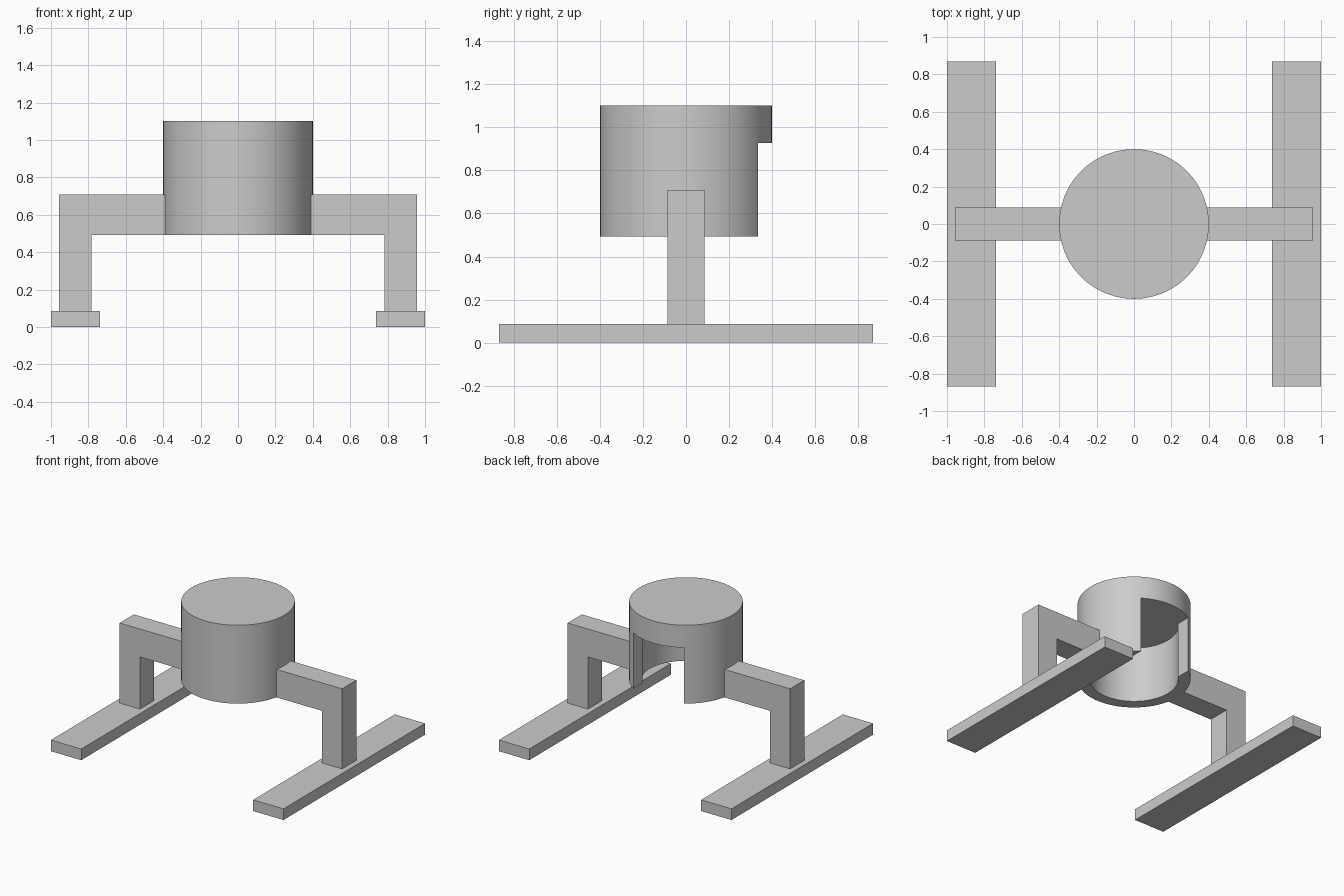
import bpy, bmesh, math
from mathutils import Vector

default = bpy.data.objects.get("Cube")
if default:
    bpy.data.objects.remove(default, do_unlink=True)

U = 2 / 23                      # base module: skid thickness
R_OUT, R_IN = 4.6 * U, 3.6 * U  # drum radii
SLOT = 2.5 * U                  # half width of the rear opening
Z_LOW, Z_TOP = 0.492, 1.101     # drum bottom and top
Z_CEIL = Z_LOW + 5 * U          # underside of the drum's thick lid

grey = bpy.data.materials.new("plain grey")
grey.use_nodes = True
grey.diffuse_color = (0.6, 0.6, 0.6, 1)
grey.node_tree.nodes["Principled BSDF"].inputs["Base Color"].default_value = (0.6, 0.6, 0.6, 1)


def prism(name, outline, offset):
    """Extrude a closed outline of 3D points along an offset."""
    bm = bmesh.new()
    face = bm.faces.new([bm.verts.new(p) for p in outline])
    moved = bmesh.ops.extrude_face_region(bm, geom=[face])["geom"]
    bmesh.ops.translate(bm, vec=Vector(offset),
                        verts=[v for v in moved if isinstance(v, bmesh.types.BMVert)])
    # the starting face is kept by the extrusion as the other cap
    bmesh.ops.recalc_face_normals(bm, faces=bm.faces)
    mesh = bpy.data.meshes.new(name)
    bm.to_mesh(mesh)
    bm.free()
    mesh.materials.append(grey)
    obj = bpy.data.objects.new(name, mesh)
    bpy.context.collection.objects.link(obj)
    return obj


def arc(radius, start, end, count, z):
    return [(radius * math.cos(a), radius * math.sin(a), z)
            for a in (start + (end - start) * i / count for i in range(count + 1))]


# Drum: solid cylinder hollowed by a keyhole shape that opens below and behind
drum = prism("drum", arc(R_OUT, 0, math.tau, 96, Z_LOW)[:-1], (0, 0, Z_TOP - Z_LOW))
jamb = math.acos(SLOT / R_IN)
keyhole = arc(R_IN, jamb, -math.pi - jamb, 72, Z_LOW - U)
keyhole += [(-SLOT, 2 * R_OUT, Z_LOW - U), (SLOT, 2 * R_OUT, Z_LOW - U)]
cutter = prism("drum_cutter", keyhole, (0, 0, Z_CEIL - Z_LOW + U))
cutter.hide_render = True

cut = drum.modifiers.new("hollow", "BOOLEAN")
cut.operation, cut.solver, cut.object = "DIFFERENCE", "EXACT", cutter
bpy.ops.object.select_all(action="DESELECT")
bpy.context.view_layer.objects.active = drum
drum.select_set(True)
bpy.ops.object.modifier_apply(modifier=cut.name)
bpy.data.objects.remove(cutter, do_unlink=True)
bpy.ops.object.shade_smooth_by_angle(angle=math.radians(30))

# Bent support arms and long ground skids on both sides
for side, s in (("left", 1), ("right", -1)):
    arm_top = Z_LOW + 2.5 * U
    bend = [(R_OUT - U / 2, Z_LOW), (9 * U, Z_LOW), (9 * U, U),
            (11 * U, U), (11 * U, arm_top), (R_OUT - U / 2, arm_top)]
    prism(side + "_arm", [(s * x, -U, z) for x, z in bend], (0, 2 * U, 0))
    skid = [(8.5 * U, 0), (11.5 * U, 0), (11.5 * U, U), (8.5 * U, U)]
    prism(side + "_skid", [(s * x, -10 * U, z) for x, z in skid], (0, 20 * U, 0))
